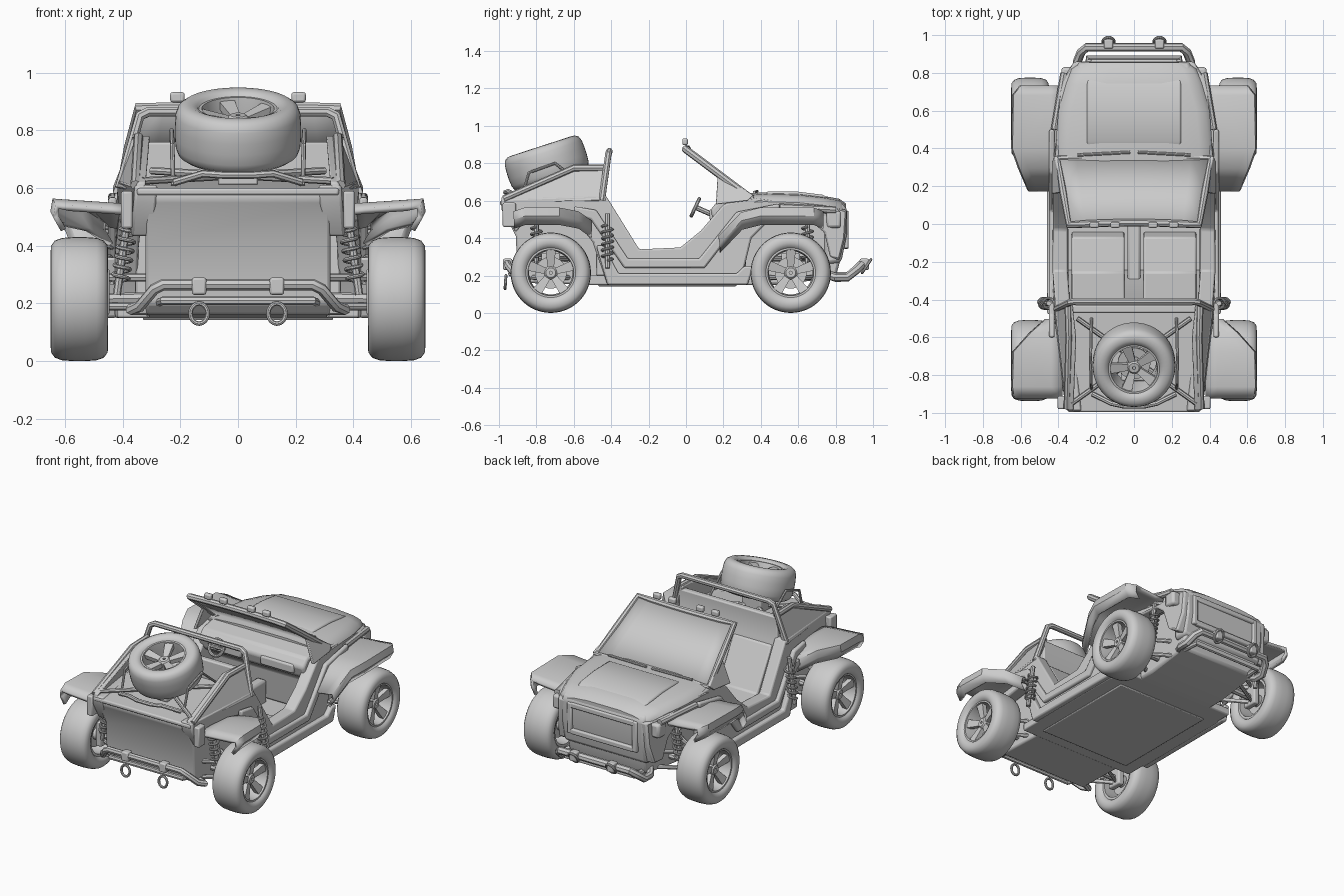
import bpy, bmesh, math
from mathutils import Matrix, Vector

if "Cube" in bpy.data.objects:
    bpy.data.objects.remove(bpy.data.objects["Cube"])


def finish(name, bm, mirror=False, bevel=0.0, thick=0.0):
    bmesh.ops.recalc_face_normals(bm, faces=bm.faces)
    me = bpy.data.meshes.new(name)
    bm.to_mesh(me)
    bm.free()
    ob = bpy.data.objects.new(name, me)
    bpy.context.collection.objects.link(ob)
    if thick:
        m = ob.modifiers.new("thickness", 'SOLIDIFY')
        m.thickness, m.offset = thick, 0
    if bevel:
        m = ob.modifiers.new("bevel", 'BEVEL')
        m.width, m.segments, m.limit_method = bevel, 2, 'ANGLE'
    if mirror:
        ob.modifiers.new("mirror", 'MIRROR')
    return ob


def body_shift(y, z):
    """Plan taper of the body sides, plus the inward lean above the waist."""
    keys = [(-1, -.07), (-.45, 0), (.4, 0), (.75, -.04), (.87, -.12)]
    s = keys[-1][1]
    for (a, sa), (b, sb) in zip(keys, keys[1:]):
        if a <= y <= b:
            s = sa + (sb - sa) * (y - a) / (b - a)
            break
    return s - max(0, z - .6) * .4


def prism(name, pts, x0, x1, mirror=False, bevel=.008, warp=False):
    """Side profile (y, z) extruded along x."""
    bm = bmesh.new()
    sides = []
    for x in (x0, x1):
        sides.append([bm.verts.new((x + (body_shift(y, z) if warp else 0), y, z)) for y, z in pts])
    n = len(pts)
    bm.faces.new(sides[0])
    bm.faces.new(sides[1])
    for i in range(n):
        j = (i + 1) % n
        bm.faces.new((sides[0][i], sides[0][j], sides[1][j], sides[1][i]))
    return finish(name, bm, mirror, bevel)


def box(name, c, s, mirror=False, bevel=.008):
    (x, y, z), (a, b, h) = c, [v / 2 for v in s]
    return prism(name, [(y - b, z - h), (y + b, z - h), (y + b, z + h), (y - b, z + h)], x - a, x + a, mirror, bevel)


def loft(name, rows, mirror=False, thick=0.0, cap=False, bevel=0.0):
    bm = bmesh.new()
    vs = [[bm.verts.new(p) for p in r] for r in rows]
    n = len(rows[0])
    for a, b in zip(vs, vs[1:]):
        for i in range(n if cap else n - 1):
            j = (i + 1) % n
            bm.faces.new((a[i], a[j], b[j], b[i]))
    if cap:
        bm.faces.new(vs[0])
        bm.faces.new(vs[-1])
    return finish(name, bm, mirror, bevel, thick)


def tube(name, pts, r, mirror=False, cyclic=False):
    cu = bpy.data.curves.new(name, 'CURVE')
    cu.dimensions, cu.bevel_depth, cu.bevel_resolution, cu.use_fill_caps = '3D', r, 2, True
    sp = cu.splines.new('POLY')
    sp.points.add(len(pts) - 1)
    for p, co in zip(sp.points, pts):
        p.co = (*co, 1)
    sp.use_cyclic_u = cyclic
    ob = bpy.data.objects.new(name, cu)
    bpy.context.collection.objects.link(ob)
    bpy.ops.object.select_all(action='DESELECT')
    ob.select_set(True)
    bpy.context.view_layer.objects.active = ob
    bpy.ops.object.convert(target='MESH')
    ob = bpy.context.view_layer.objects.active
    if mirror:
        ob.modifiers.new("mirror", 'MIRROR')
    return ob


def both(pts):
    """Half path on +x continued across the centre line."""
    return pts + [(-x, y, z) for x, y, z in reversed(pts)]


def lathe(bm, prof, n=48):
    rings = [[bm.verts.new((x, r * math.cos(2 * math.pi * k / n), r * math.sin(2 * math.pi * k / n)))
              for x, r in prof] for k in range(n)]
    m = len(prof)
    for k in range(n):
        a, b = rings[k], rings[(k + 1) % n]
        for i in range(m):
            j = (i + 1) % m
            bm.faces.new((a[i], a[j], b[j], b[i]))


def wheel(name, mat):
    """Wheel with its axle along x and its outer face towards +x."""
    bm = bmesh.new()
    half = [(.075, .128), (.092, .14), (.1, .16), (.098, .185), (.085, .203), (.06, .212), (.02, .215)]
    lathe(bm, half + [(-x, r) for x, r in reversed(half)])
    bm.transform(mat)
    finish(name + "_tyre", bm)
    bm = bmesh.new()
    lathe(bm, [(.082, .135), (.082, .123), (.03, .116), (-.08, .116), (-.08, .135)])
    lathe(bm, [(.058, .008), (.058, .026), (.045, .038), (-.06, .038), (-.06, .008)], 24)
    lathe(bm, [(-.02, .035), (-.02, .085), (-.035, .085), (-.035, .035)], 32)
    for k in range(5):
        q = []
        for r, w, x in ((.03, .017, .05), (.122, .027, .072)):
            for dx, s in ((0, -1), (0, 1), (-.03, 1), (-.03, -1)):
                q.append(bm.verts.new(Matrix.Rotation(k * math.tau / 5, 3, 'X') @ Vector((x + dx, s * w, r))))
        for f in ((0, 1, 5, 4), (1, 2, 6, 5), (2, 3, 7, 6), (3, 0, 4, 7), (0, 1, 2, 3), (4, 5, 6, 7)):
            bm.faces.new([q[i] for i in f])
    bm.transform(mat)
    finish(name + "_rim", bm)


# Wheels and tilted spare
for label, y in (("rear", -.723), ("front", .56)):
    for side, ang in ((1, 0), (-1, math.pi)):
        wheel(f"{label}_wheel_{'right' if side > 0 else 'left'}",
              Matrix.Translation((.55 * side, y, .215)) @ Matrix.Rotation(ang, 4, 'Z'))
wheel("spare_wheel", Matrix.Translation((0, -.745, .8)) @ Matrix.Rotation(math.radians(18), 4, 'X')
      @ Matrix.Rotation(-math.pi / 2, 4, 'Y') @ Matrix.Diagonal((.97, 1.02, 1.02, 1)))

# Body sides with wheel arches and door cut-out
prism("body_side", [(-.99, .61), (-.43, .63), (-.25, .34), (-.03, .35), (.08, .44), (.2, .58), (.32, .62), (.75, .57),
                    (.86, .55), (.85, .4), (.82, .28), (.77, .3), (.74, .43), (.68, .48), (.43, .48), (.35, .4),
                    (.29, .15), (-.42, .15), (-.5, .38), (-.58, .48), (-.87, .48), (-.91, .43), (-.985, .55)],
      .35, .43, True, .01, True)
prism("sill_step", [(-.42, .15), (.33, .15), (.36, .25), (.31, .25), (.27, .21), (-.36, .21), (-.44, .36), (-.48, .36)],
      .42, .46, True, .01)

# Raised bands running from the sill up over each wheel arch
prism("arch_band", [(-.6, .57), (-.48, .55), (-.31, .29), (.07, .29), (.27, .54), (.5, .585), (.5, .55), (.3, .5),
                    (.1, .24), (-.33, .24), (-.51, .5), (-.6, .53)], .42, .45, True, .01)
tube("waist_trim", [(.42, .5, .565), (.37, .8, .55)], .02, True)

# Floor, chassis and undertray
prism("floor_pan", [(-.55, .15), (.4, .15), (.4, .2), (-.55, .2)], -.42, .42)
prism("front_chassis", [(.3, .15), (.5, .15), (.8, .19), (.83, .3), (.82, .5), (.3, .55)], -.28, .28, bevel=.015)
prism("rear_chassis", [(-.45, .15), (-.86, .16), (-.9, .2), (-.91, .41), (-.985, .56), (-.98, .6), (-.45, .6)],
      -.32, .32, bevel=.012)
box("undertray_panel", (0, -.1, .148), (.66, .74, .012))
box("tail_light", (.385, -.945, .525), (.04, .07, .13), True)

# Rear deck, sail panels and bulkhead
prism("rear_deck", [(-.995, .575), (-.995, .6), (-.46, .64), (-.46, .59)], -.35, .35)
prism("sail_panel", [(-.99, .59), (-.985, .62), (-.6, .78), (-.43, .78), (-.43, .6)], .395, .425, True, .006, True)
tube("sail_rail", [(.355, -.975, .61), (.345, -.6, .775), (.35, -.43, .775)], .018, True)
prism("bulkhead", [(-.43, .76), (-.47, .76), (-.48, .2), (-.24, .2), (-.27, .3), (-.43, .6)], -.355, .355)
tube("roll_hoop", both([(.41, -.45, .6), (.34, -.415, .85), (.31, -.41, .865)]), .018)

# Spare carrier
for s in (1, -1):
    tube("carrier_brace", [(.33 * s, -.95, .625), (-.3 * s, -.5, .66)], .013)
box("carrier_mount", (0, -.75, .67), (.14, .16, .12))
tube("carrier_post", [(.225, -.88, .61), (.228, -.84, .75), (.23, -.7, .8), (.225, -.5, .64)], .008, True)
tube("carrier_cradle", both([(.22, -.9, .62), (.12, -.95, .65), (.05, -.965, .645)]), .013)

# Bonnet, lofted from rounded sections
rows = []
for y, w, z, zb in ((.27, .42, .635, .54), (.42, .415, .645, .54), (.6, .4, .64, .53), (.74, .36, .625, .5),
                    (.82, .33, .61, .5), (.855, .29, .585, .5)):
    half = [(w, zb), (w, z - .05), (w - .02, z - .025), (w - .07, z - .01), (w * .4, z)]
    ring = half + [(-x, h) for x, h in reversed(half)]
    rows.append([(x, y, h) for x, h in ring])
loft("bonnet", rows, cap=True)
prism("bonnet_bulge", [(.4, .63), (.44, .65), (.6, .648), (.73, .632), (.77, .61)], -.25, .25, bevel=.015)

# Nose with framed grille
prism("nose", [(.74, .26), (.83, .27), (.86, .42), (.86, .56), (.83, .59), (.74, .59)], -.3, .3, bevel=.02)
for z in (.36, .53):
    box("grille_bar", (0, .855, z), (.46, .03, .035))
box("grille_post", (.235, .855, .445), (.035, .03, .2), True)
box("headlight", (.35, .79, .5), (.07, .08, .09), True, .015)

# Fenders: nearly flat shells with a short outer lip and clipped ends
for label, data in (("front", [(.73, .53, .6), (.68, .55, .64), (.4, .55, .645), (.3, .525, .61), (.18, .4, .56)]),
                    ("rear", [(-.92, .53, .635), (-.86, .55, .645), (-.68, .55, .64), (-.58, .53, .55), (-.51, .48, .47)])):
    loft(label + "_fender", [[(.38, y, z - .015), (.44, y, z - .01), (x - .05, y, z), (x - .008, y, z + .006),
                              (x - .004, y, z - .03), (x - .03, y, z - .075)] for y, z, x in data], True, .02)

# Windscreen and frame
rows = []
for t in (0, .5, 1):
    w = .405 - .06 * t
    rows.append([(w * k / 4, .345 - .35 * t + .012 * (1 - (k / 4) ** 2), .615 + .262 * t) for k in range(-4, 5)])
loft("windscreen", rows, thick=.014)
frame = rows[0] + [rows[1][-1]] + rows[2][::-1] + [rows[1][0]]
tube("windscreen_frame", frame, .02, cyclic=True)
prism("windscreen_side", [(.33, .6), (.36, .63), (.17, .75), (.16, .58)], .415, .435, True, .004, True)
for x in (.21, .1):
    box("roof_light", (x, -.005, .915), (.05, .03, .035), True)
tube("wiper", [(.3, .365, .645), (.02, .38, .65)], .008, True)

# Dashboard and steering wheel
prism("dashboard", [(.13, .55), (.17, .6), (.32, .63), (.32, .2), (.27, .2), (.24, .42), (.15, .48)], -.38, .38, bevel=.015)
box("dash_panel", (.19, .14, .525), (.24, .03, .06), True, .012)
rot = Matrix.Translation((-.19, .05, .565)) @ Matrix.Rotation(math.radians(65), 4, 'X')
ring = [rot @ Vector((.05 * math.cos(a * math.tau / 24), .05 * math.sin(a * math.tau / 24), 0)) for a in range(24)]
tube("steering_wheel", ring, .01, cyclic=True)
tube("steering_spoke", [ring[0], ring[12]], .01)
tube("steering_column", [(-.19, .05, .565), (-.19, .2, .5)], .014)

# Seats and console
prism("seat", [(-.43, .58), (-.41, .58), (-.26, .32), (-.07, .3), (-.04, .2), (-.32, .2)], .05, .33, True, .015)
box("centre_console", (0, -.05, .26), (.07, .6, .16), bevel=.015)

# Bumpers and tow rings
tube("front_bumper", both([(.26, .74, .21), (.3, .8, .19), (.3, .86, .19), (.28, .91, .23), (.25, .935, .255)]), .024)
tube("front_bumper_lower", both([(.25, .78, .2), (.24, .88, .2)]), .018)
tube("rear_bumper", both([(.3, -.84, .18), (.37, -.87, .18), (.34, -.9, .19), (.29, -.95, .25), (.26, -.955, .265)]), .02)
tube("rear_bumper_lower", both([(.28, -.86, .2), (.26, -.94, .21)]), .015)
for label, y, z, lean in (("rear", -.965, .165, .1), ("front", .965, .25, 1.2)):
    box(label + "_tow_bracket", (.135, y * .988, .26), (.05, .05, .06), True)
    tube(label + "_tow_ring", [(.135 + .03 * math.cos(a * math.tau / 16), y + .025 * math.sin(a * math.tau / 16)
                                * math.sin(lean), z + .035 * math.sin(a * math.tau / 16)) for a in range(16)],
         .008, True, True)

# Suspension arms, axles and coil-overs
for label, yw in (("rear", -.723), ("front", .56)):
    for z in (.19, .29):
        tube(label + "_control_arm", [(.27, yw - .12, z), (.47, yw, z), (.27, yw + .12, z)], .014, True)
    tube(label + "_axle", [(.25, yw, .22), (.5, yw, .215)], .02, True)
    box(label + "_hub_carrier", (.465, yw, .24), (.04, .1, .16), True)
for x, y, z0 in ((.4, -.8, .27), (.47, -.42, .28), (.4, .65, .27)):
    tube("damper", [(x + .02, y, z0 - .04), (x - .02, y, z0 + .25)], .014, True)
    coil = [(x + .01 - .03 * k / 72 + .028 * math.cos(k * math.tau / 12), y + .028 * math.sin(k * math.tau / 12),
             z0 + .19 * k / 72) for k in range(73)]
    tube("coil_spring", coil, .007, True)

# Smooth shading with crisp edges
bpy.ops.object.select_all(action='SELECT')
bpy.context.view_layer.objects.active = bpy.context.selected_objects[0]
bpy.ops.object.shade_smooth_by_angle(angle=math.radians(35))
